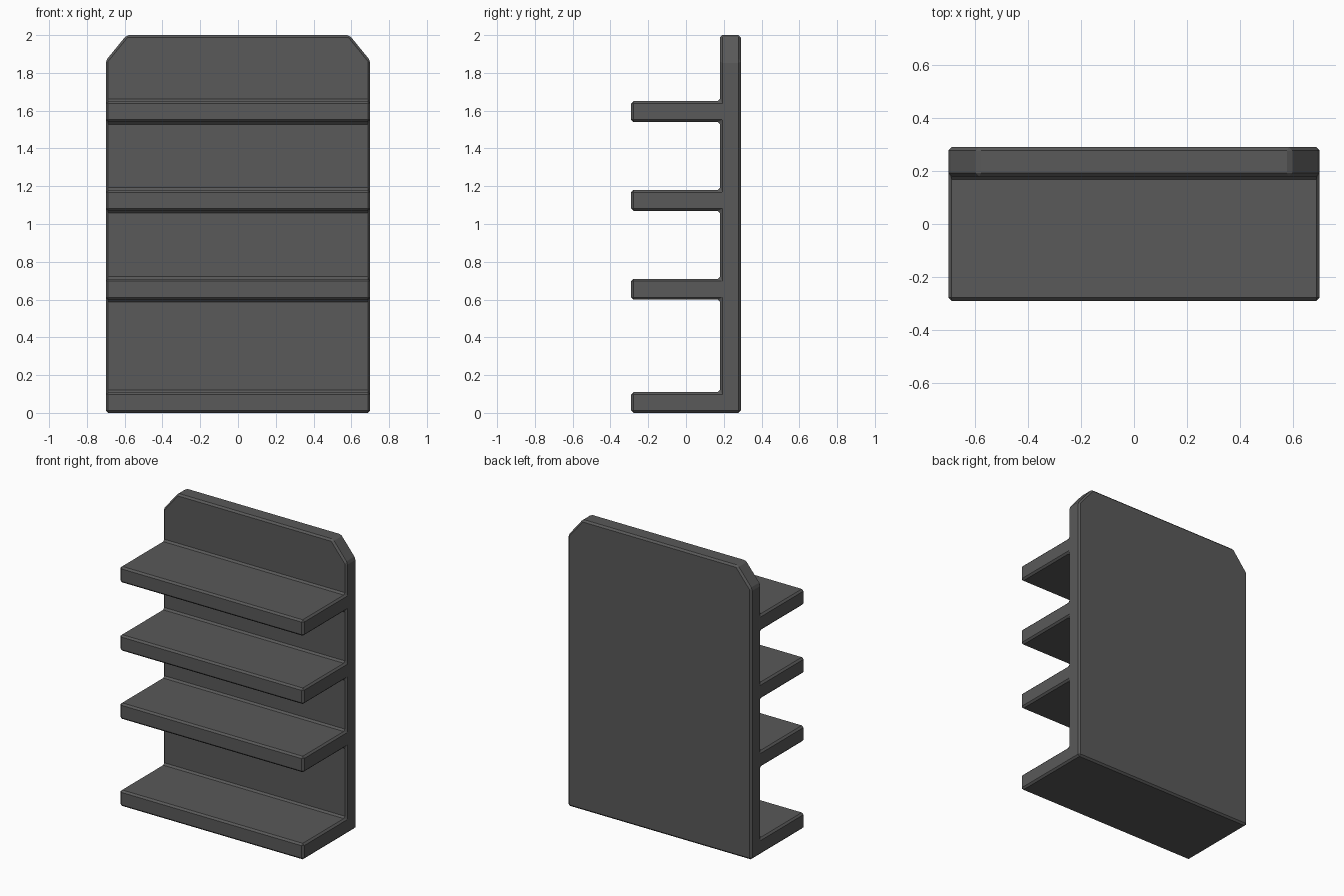
import bpy
import bmesh
from mathutils import Vector

cube = bpy.data.objects.get("Cube")
if cube:
    bpy.data.objects.remove(cube, do_unlink=True)

HALF_WIDTH = 0.70
FRONT, PANEL, BACK = -0.29, 0.18, 0.29
HEIGHT = 2.0
THICK = 0.11
SHELF_BOTTOMS = (0.0, 0.6, 1.07, 1.54)

# Dark grey material
grey = bpy.data.materials.new("dark_grey")
grey.use_nodes = True
colour = (0.1, 0.1, 0.1, 1.0)
grey.diffuse_color = colour
grey.node_tree.nodes["Principled BSDF"].inputs["Base Color"].default_value = colour

# Side profile: back panel with a comb of shelves
profile = [(BACK, HEIGHT), (BACK, 0.0)]
for z in SHELF_BOTTOMS:
    if z > 0:
        profile.append((PANEL, z))
    profile += [(FRONT, z), (FRONT, z + THICK), (PANEL, z + THICK)]
profile.append((PANEL, HEIGHT))

# Extrude the profile across the width
bm = bmesh.new()
side = bm.faces.new([bm.verts.new((-HALF_WIDTH, y, z)) for y, z in profile])
extruded = bmesh.ops.extrude_face_region(bm, geom=[side], use_keep_orig=True)
new_verts = [g for g in extruded["geom"] if isinstance(g, bmesh.types.BMVert)]
bmesh.ops.translate(bm, verts=new_verts, vec=(2 * HALF_WIDTH, 0, 0))

# Clip both top corners of the back panel
for sign in (-1, 1):
    cut = bmesh.ops.bisect_plane(
        bm, geom=bm.verts[:] + bm.edges[:] + bm.faces[:],
        plane_co=Vector((sign * 0.59, 0, HEIGHT)),
        plane_no=Vector((sign * 0.135, 0, 0.11)), clear_outer=True)
    rim = [g for g in cut["geom_cut"] if isinstance(g, bmesh.types.BMEdge)]
    bmesh.ops.holes_fill(bm, edges=rim)
bmesh.ops.recalc_face_normals(bm, faces=bm.faces[:])

mesh = bpy.data.meshes.new("shelf_unit")
bm.to_mesh(mesh)
bm.free()
mesh.materials.append(grey)
shelf_unit = bpy.data.objects.new("shelf_unit", mesh)
bpy.context.collection.objects.link(shelf_unit)

# Small chamfer on every edge, inside and outside
bevel = shelf_unit.modifiers.new("edge_chamfer", "BEVEL")
bevel.width = 0.012
bevel.segments = 1
bevel.limit_method = "ANGLE"
bevel.angle_limit = 0.5
